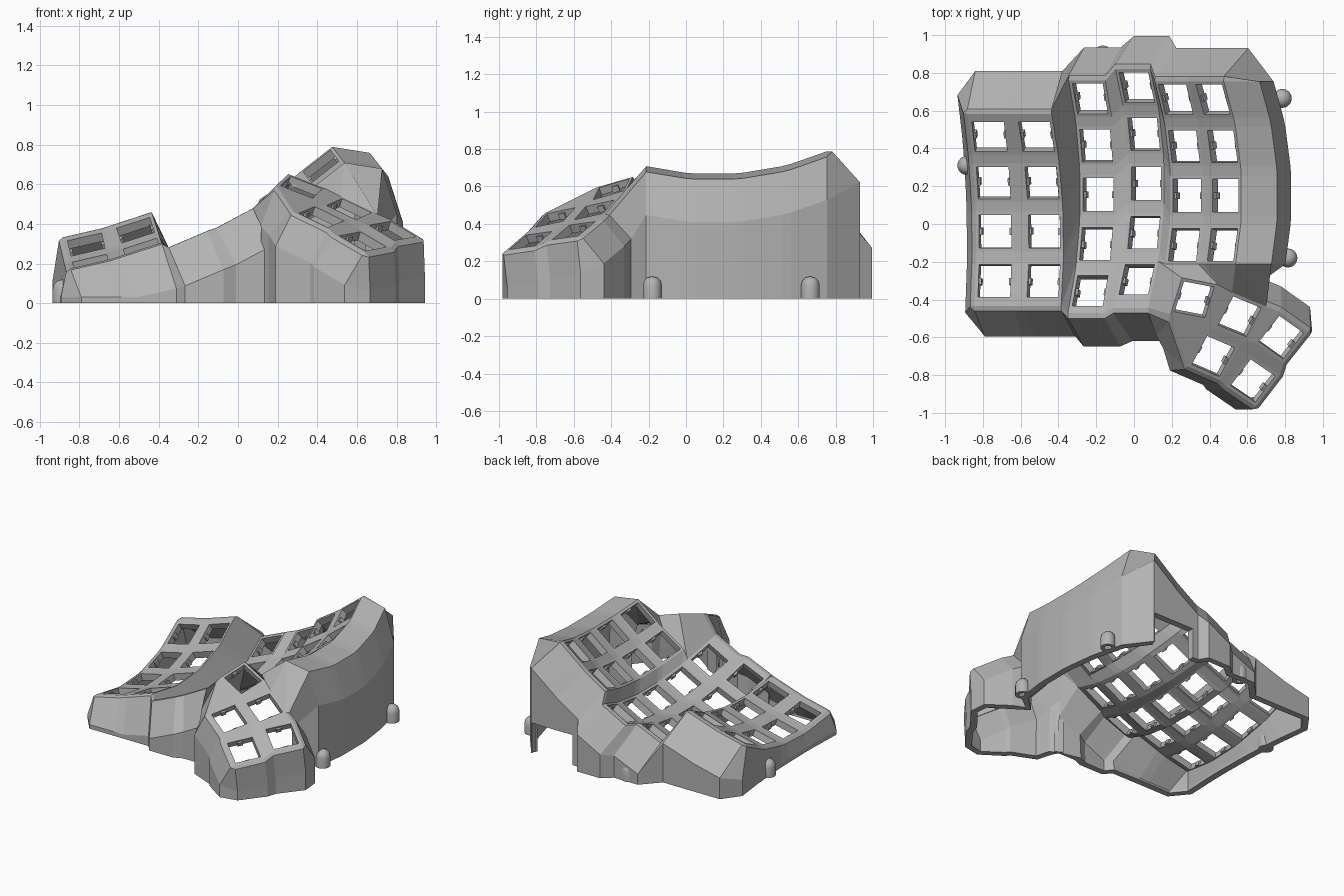
import bpy, bmesh
from math import radians, sin, cos
from mathutils import Matrix, Vector

if "Cube" in bpy.data.objects:
    bpy.data.objects.remove(bpy.data.objects["Cube"], do_unlink=True)

grey = bpy.data.materials.new("plain grey")
grey.use_nodes = True
colour = (0.45, 0.45, 0.45, 1)
grey.diffuse_color = colour
grey.node_tree.nodes["Principled BSDF"].inputs["Base Color"].default_value = colour

PLATE, HOLE, RADIUS, PITCH = 0.105, 0.0875, 1.25, 12
TL, TR, BR, BL = range(4)
SIGNS = [(-1, 1), (1, 1), (1, -1), (-1, -1)]


def add_object(name, bm):
    mesh = bpy.data.meshes.new(name)
    bm.to_mesh(mesh)
    bm.free()
    mesh.materials.append(grey)
    obj = bpy.data.objects.new(name, mesh)
    bpy.context.collection.objects.link(obj)
    return obj


# Key positions: finger columns are arcs, each tilted more than the last
# (x, y, z, number of rows, forward lean)
columns = [(-0.735, -0.04, 0.165, 4, 3), (-0.475, -0.04, 0.24, 4, 3),
           (-0.19, 0.155, 0.175, 5, 0), (0.065, 0.215, 0.275, 5, 0),
           (0.28, 0.15, 0.455, 4, 0), (0.485, 0.15, 0.605, 4, 0)]
keys = {}
for c, (x, y, z, rows, lean) in enumerate(columns):
    tilt = Matrix.Rotation(-radians(13 + 5 * c), 4, 'Y') @ Matrix.Rotation(radians(lean), 4, 'X')
    for r in range(rows):
        a = radians((2 - r) * PITCH)
        arc = Matrix.Translation((0, RADIUS * sin(a), RADIUS * (1 - cos(a))))
        keys[c, r] = (Matrix.Translation((x, y, z)) @ tilt @ arc
                      @ Matrix.Rotation(a, 4, 'X'))

# Thumb keys lie close to one sloping plane (x, y, z, turn)
slope = Vector((0, 0, 1)).rotation_difference(Vector((0.32, -0.39, 1)))
for name, x, y, z, turn in [("A", 0.32, -0.40, 0.585, -14), ("B", 0.56, -0.49, 0.475, -25),
                            ("C", 0.78, -0.60, 0.365, -37), ("D", 0.42, -0.70, 0.435, -26),
                            ("E", 0.63, -0.83, 0.312, -36)]:
    keys[name] = (Matrix.Translation((x, y, z)) @ slope.to_matrix().to_4x4()
                  @ Matrix.Rotation(radians(turn), 4, 'Z'))

bm = bmesh.new()
cache = {}


def vert(p):
    tag = tuple(round(v, 4) for v in p)
    if tag not in cache:
        cache[tag] = bm.verts.new(p)
    return cache[tag]


def face(points):
    verts = list(dict.fromkeys(vert(p) for p in points))
    if len(verts) > 2:
        return bm.faces.new(verts)


def is_outer_finger(key):
    return key[0] in (0, 1)


def hole_corner(key, i):
    sx, sy = SIGNS[i]
    return keys[key] @ Vector((sx * HOLE, sy * HOLE, 0))


def corner(key, i):
    """Outer plate corner; some end plates have a wider margin."""
    sx, sy = SIGNS[i]
    depth = PLATE
    if is_outer_finger(key) and (key[1], sy) in ((0, 1), (3, -1)):
        depth = 0.135
    elif key in ((2, 4), (3, 4)) and sy < 0:
        depth = 0.13 if key[0] == 2 else 0.165
    return keys[key] @ Vector((sx * PLATE, sy * depth, 0))


def web(*pairs):
    face([corner(k, i) for k, i in pairs])


# Key frames with open square holes
for key in keys:
    for i in range(4):
        j = (i + 1) % 4
        top_face = face([corner(key, i), corner(key, j), hole_corner(key, j), hole_corner(key, i)])

# Webs between the finger keys
for c, r in [k for k in keys if isinstance(k, tuple)]:
    here, right, down, diag = (c, r), (c + 1, r), (c, r + 1), (c + 1, r + 1)
    if right in keys:
        web((here, TR), (right, TL), (right, BL), (here, BR))
    if down in keys:
        web((here, BL), (here, BR), (down, TR), (down, TL))
    if right in keys and down in keys and diag in keys:
        web((here, BR), (right, BL), (diag, TL), (down, TR))
web(((1, 3), BR), ((2, 3), BL), ((2, 4), TL), ((2, 4), BL))
web(((3, 3), BR), ((4, 3), BL), ((3, 4), TR))

# Webs between the thumb keys
for a, b in ("AB", "BC", "DE"):
    web((a, TR), (b, TL), (b, BL), (a, BR))
for a, b in ("BD", "CE"):
    web((a, BL), (a, BR), (b, TR), (b, TL))
web(("B", BR), ("C", BL), ("E", TL), ("D", TR))
web(("A", BR), ("B", BL), ("D", TL))
web(("A", BL), ("A", BR), ("D", TL), ("D", BL))

# Bridge from the finger keys to the thumb keys
web(((3, 4), BR), ((3, 4), TR), ("A", TL), ("A", BL))
web(((3, 4), TR), ((4, 3), BL), ("A", TL))
web(((4, 3), BL), ((4, 3), BR), ("A", TR), ("A", TL))
web(((4, 3), BR), ((5, 3), BL), ("A", TR))
web(((5, 3), BL), ((5, 3), BR), ("B", TL), ("A", TR))
web(((5, 3), BR), ("B", TR), ("B", TL))


# Outer wall: each stop runs from a key corner outwards, then down to the floor
def stop(key, i, dx, dy):
    p = corner(key, i)
    turn = keys[key].to_3x3()
    if isinstance(key, str):
        out, drop = 0.095, 0.17
    elif dx:
        out, drop = 0.1, 0.22
    else:
        out, drop = (0.12 if is_outer_finger(key) else 0.075), 0.265
    rim = p + turn @ Vector((dx * 0.025, dy * 0.025, -0.012))
    knee = p + turn @ Vector((dx * out, dy * out, -drop))
    return finish(p, rim, knee)


def inner_stop(key, i):
    p = corner(key, i)
    return finish(p, p + Vector((0.19, 0, -0.03)), p + Vector((0.264, 0, -0.26)))


def finish(p, rim, knee):
    knee.z = max(knee.z, 0.03)
    return [p, rim, knee, Vector((knee.x, knee.y, 0))]


BACK, FRONT, LEFT, RIGHT = (0, 1), (0, -1), (-1, 0), (1, 0)
VALLEY = (0.25, -1.9)
wall = []
for c in range(6):
    wall += [stop((c, 0), TL, *BACK), stop((c, 0), TR, *BACK)]
for r in range(4):
    wall += [inner_stop((5, r), TR), inner_stop((5, r), BR)]
for key, i, way in [("B", TR, BACK), ("C", TL, BACK), ("C", TR, BACK), ("C", TR, RIGHT),
                    ("C", BR, RIGHT), ("E", TR, RIGHT), ("E", BR, RIGHT), ("E", BR, FRONT),
                    ("E", BL, FRONT), ("D", BR, FRONT), ("D", BL, FRONT), ("D", BL, LEFT),
                    ("A", BL, VALLEY)]:
    wall.append(stop(key, i, *way))
for c in (3, 2, 1, 0):
    last = (c, columns[c][3] - 1)
    wall += [stop(last, BR, *FRONT), stop(last, BL, *FRONT)]
for r in (3, 2, 1, 0):
    wall += [stop((0, r), BL, *LEFT), stop((0, r), TL, *LEFT)]
for a, b in zip(wall, wall[1:] + wall[:1]):
    for k in range(3):
        face([a[k], b[k], b[k + 1], a[k + 1]])

bmesh.ops.recalc_face_normals(bm, faces=bm.faces[:])
top_face.normal_update()
if top_face.normal.z < 0:
    bmesh.ops.reverse_faces(bm, faces=bm.faces[:])

# Cable opening in the back wall
X0, X1, TOP = 0.27, 0.6, 0.22
for point, normal in [((X0, 0, 0), (1, 0, 0)), ((X1, 0, 0), (1, 0, 0)), ((0, 0, TOP), (0, 0, 1))]:
    faces = [f for f in bm.faces if f.calc_center_median().y > 0.8
             and min(v.co.z for v in f.verts) < 0.01]
    geom = set(faces)
    for f in faces:
        geom.update(f.edges, f.verts)
    bmesh.ops.bisect_plane(bm, geom=list(geom), dist=1e-5, plane_co=point, plane_no=normal)
opening = []
for f in bm.faces:
    m = f.calc_center_median()
    if X0 < m.x < X1 and m.y > 0.8 and m.z < TOP and max(v.co.z for v in f.verts) < TOP + 0.01:
        opening.append(f)
bmesh.ops.delete(bm, geom=opening, context='FACES')

shell = add_object("keyboard_shell", bm)
solid = shell.modifiers.new("thickness", 'SOLIDIFY')
solid.thickness = 0.048
solid.offset = -1

# Small clips on the sides of each key hole
bm = bmesh.new()
for m in keys.values():
    for side in (-1, 1):
        place = Matrix.Translation((side * 0.084, 0, -0.03))
        size = Matrix.Diagonal((0.018, 0.036, 0.034, 1))
        bmesh.ops.create_cube(bm, size=1, matrix=m @ place @ size)
add_object("switch_clips", bm)

# Round-topped screw posts, hollow underneath
profile = [(0, 0.06), (0.025, 0.06), (0.025, 0), (0.05, 0), (0.05, 0.07),
           (0.044, 0.095), (0.027, 0.113), (0, 0.12)]
for n, (x, y) in enumerate([(-0.885, 0.31), (0.785, 0.665), (0.815, -0.18), (-0.165, 0.895)]):
    bm = bmesh.new()
    line = [bm.verts.new((px, 0, pz)) for px, pz in profile]
    edges = [bm.edges.new(pair) for pair in zip(line, line[1:])]
    bmesh.ops.spin(bm, geom=line + edges, cent=(0, 0, 0), axis=(0, 0, 1),
                   angle=radians(360), steps=24)
    bmesh.ops.remove_doubles(bm, verts=bm.verts[:], dist=1e-4)
    bmesh.ops.recalc_face_normals(bm, faces=bm.faces[:])
    post = add_object(f"screw_post_{n + 1}", bm)
    post.location = (x, y, 0)
    bpy.ops.object.select_all(action='DESELECT')
    post.select_set(True)
    bpy.context.view_layer.objects.active = post
    bpy.ops.object.shade_smooth_by_angle(angle=radians(35))
